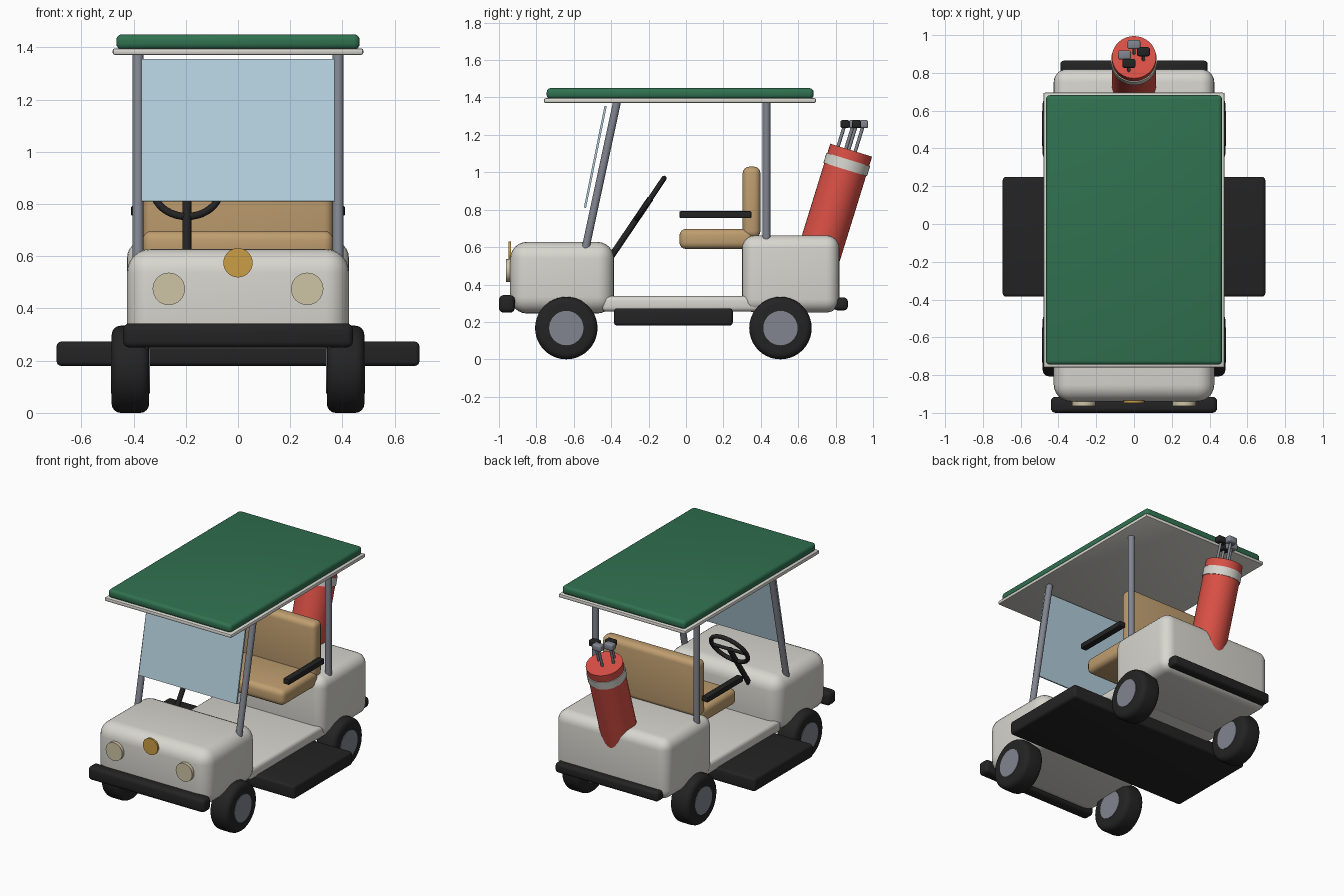
import bpy, bmesh, math
from mathutils import Matrix, Vector

if "Cube" in bpy.data.objects:
    bpy.data.objects.remove(bpy.data.objects["Cube"])


def material(name, rgb):
    m = bpy.data.materials.new(name)
    m.diffuse_color = (*rgb, 1)
    m.use_nodes = True
    m.node_tree.nodes["Principled BSDF"].inputs["Base Color"].default_value = m.diffuse_color
    return m


WHITE = material("body_white", (0.68, 0.67, 0.62))
GREEN = material("roof_green", (0.03, 0.165, 0.08))
RED = material("bag_red", (0.70, 0.08, 0.06))
TAN = material("seat_tan", (0.52, 0.34, 0.16))
GLASS = material("glass_blue", (0.45, 0.62, 0.72))
GREY = material("metal_grey", (0.22, 0.235, 0.275))
BLACK = material("rubber_black", (0.017, 0.017, 0.018))
GOLD = material("badge_gold", (0.60, 0.34, 0.06))
CREAM = material("lamp_cream", (0.62, 0.55, 0.38))


def finish(name, bm, mat, matrix=None):
    if matrix is not None:
        bm.transform(matrix)
    bmesh.ops.recalc_face_normals(bm, faces=bm.faces[:])
    me = bpy.data.meshes.new(name)
    bm.to_mesh(me)
    bm.free()
    me.materials.append(mat)
    me.polygons.foreach_set("use_smooth", [True] * len(me.polygons))
    me.set_sharp_from_angle(angle=math.radians(32))
    ob = bpy.data.objects.new(name, me)
    bpy.context.collection.objects.link(ob)
    return ob


def round_edges(bm, width, segments):
    if width > 0:
        edges = [e for e in bm.edges if e.calc_face_angle(0) > 0.6]
        bmesh.ops.bevel(bm, geom=edges, offset=width, segments=segments,
                        profile=0.5, affect='EDGES', clamp_overlap=True)


def box(name, x, y, z, mat, bevel=0.0, segments=4, tilt=0.0):
    """Box from (min, max) ranges, optionally tilted about its own x axis."""
    bm = bmesh.new()
    bmesh.ops.create_cube(bm, size=1)
    bmesh.ops.scale(bm, vec=(x[1] - x[0], y[1] - y[0], z[1] - z[0]), verts=bm.verts[:])
    round_edges(bm, bevel, segments)
    mid = Vector((sum(x) / 2, sum(y) / 2, sum(z) / 2))
    return finish(name, bm, mat, Matrix.Translation(mid) @ Matrix.Rotation(tilt, 4, 'X'))


def rod(name, a, b, r, mat, bevel=0.0, sides=32):
    """Cylinder running from point a to point b."""
    a, b = Vector(a), Vector(b)
    bm = bmesh.new()
    bmesh.ops.create_cone(bm, cap_ends=True, segments=sides, radius1=r, radius2=r,
                          depth=(b - a).length)
    round_edges(bm, bevel, 4)
    rot = (b - a).to_track_quat('Z', 'Y').to_matrix().to_4x4()
    return finish(name, bm, mat, Matrix.Translation((a + b) / 2) @ rot)


def ring(name, centre, major, minor, tilt, mat, n=40, m=12):
    bm = bmesh.new()
    rows = []
    for i in range(n):
        a = 2 * math.pi * i / n
        row = []
        for j in range(m):
            t = 2 * math.pi * j / m
            d = major + minor * math.cos(t)
            row.append(bm.verts.new((d * math.cos(a), d * math.sin(a), minor * math.sin(t))))
        rows.append(row)
    for i in range(n):
        p, q = rows[i], rows[(i + 1) % n]
        for j in range(m):
            k = (j + 1) % m
            bm.faces.new((p[j], q[j], q[k], p[k]))
    return finish(name, bm, mat, Matrix.Translation(centre) @ Matrix.Rotation(tilt, 4, 'X'))


# Body shells, floor and running board
box("front_body", (-0.425, 0.425), (-0.94, -0.385), (0.245, 0.628), WHITE, 0.09, 6)
box("rear_body", (-0.425, 0.425), (0.30, 0.82), (0.25, 0.663), WHITE, 0.07, 6)
box("floor", (-0.41, 0.41), (-0.45, 0.45), (0.255, 0.338), WHITE, 0.025)
box("running_board", (-0.695, 0.695), (-0.385, 0.25), (0.18, 0.273), BLACK, 0.018)

# Bumpers
box("front_bumper", (-0.44, 0.44), (-1.0, -0.915), (0.25, 0.343), BLACK, 0.025)
box("rear_bumper", (-0.39, 0.39), (0.79, 0.865), (0.262, 0.33), BLACK, 0.02)

# Seat
box("seat_cushion", (-0.365, 0.365), (-0.035, 0.36), (0.59, 0.697), TAN, 0.035)
box("seat_back", (-0.365, 0.365), (0.303, 0.398), (0.65, 1.03), TAN, 0.035)

# Roof and windshield
box("roof_trim", (-0.48, 0.48), (-0.76, 0.695), (1.371, 1.396), WHITE, 0.008, 2)
box("roof_panel", (-0.466, 0.466), (-0.745, 0.682), (1.392, 1.45), GREEN, 0.022)
box("windshield", (-0.37, 0.37), (-0.491, -0.479), (0.805, 1.36), GLASS, tilt=-0.2)

# Mirrored parts
for side, s in (("right", 1), ("left", -1)):
    for end, y in (("front", -0.64), ("rear", 0.505)):
        rod(f"{end}_{side}_tyre", (s * 0.34, y, 0.167), (s * 0.484, y, 0.167),
            0.167, BLACK, 0.035, 40)
        rod(f"{end}_{side}_hub", (s * 0.337, y, 0.167), (s * 0.487, y, 0.167), 0.092, GREY)
    rod(f"front_{side}_post", (s * 0.383, -0.54, 0.58), (s * 0.383, -0.367, 1.385), 0.021, GREY)
    rod(f"rear_{side}_post", (s * 0.383, 0.43, 0.63), (s * 0.383, 0.43, 1.385), 0.021, GREY)
    box(f"{side}_armrest", sorted((s * 0.365, s * 0.41)), (-0.035, 0.35), (0.755, 0.792),
        BLACK, 0.006, 2)
    rod(f"{side}_headlight", (s * 0.265, -0.963, 0.475), (s * 0.265, -0.92, 0.475), 0.062, CREAM)

# Round badge on the nose
rod("nose_badge", (0, -0.948, 0.575), (0, -0.935, 0.575), 0.056, GOLD)

# Steering column and wheel
hub = Vector((-0.196, -0.19, 0.86))
rod("steering_column", (-0.196, -0.41, 0.535), hub, 0.017, BLACK, sides=16)
ring("steering_wheel", hub, 0.13, 0.014, math.radians(56), BLACK)
rod("steering_spoke", hub - Vector((0.13, 0, 0)), hub + Vector((0.13, 0, 0)), 0.011, BLACK, sides=12)

# Leaning bag with a pale band
axis = Vector((0, math.sin(0.3), math.cos(0.3)))
top = Vector((0, 0.883, 1.118))
rod("bag", top - axis * 0.68, top, 0.117, RED, sides=40)
rod("bag_band", top - axis * 0.108, top - axis * 0.052, 0.122, WHITE, sides=40)

# Clubs standing in the bag
for i, (x, y, mat) in enumerate(((0, 0.95, GREY), (0.05, 0.912, BLACK),
                                 (-0.05, 0.895, GREY), (-0.027, 0.85, BLACK))):
    head = Vector((x, y, 1.257))
    rod(f"club_shaft_{i + 1}", head - axis * 0.25, head, 0.009, GREY, sides=12)
    box(f"club_head_{i + 1}", (x - 0.034, x + 0.034), (y - 0.024, y + 0.024),
        (1.236, 1.279), mat, 0.01, 3)
